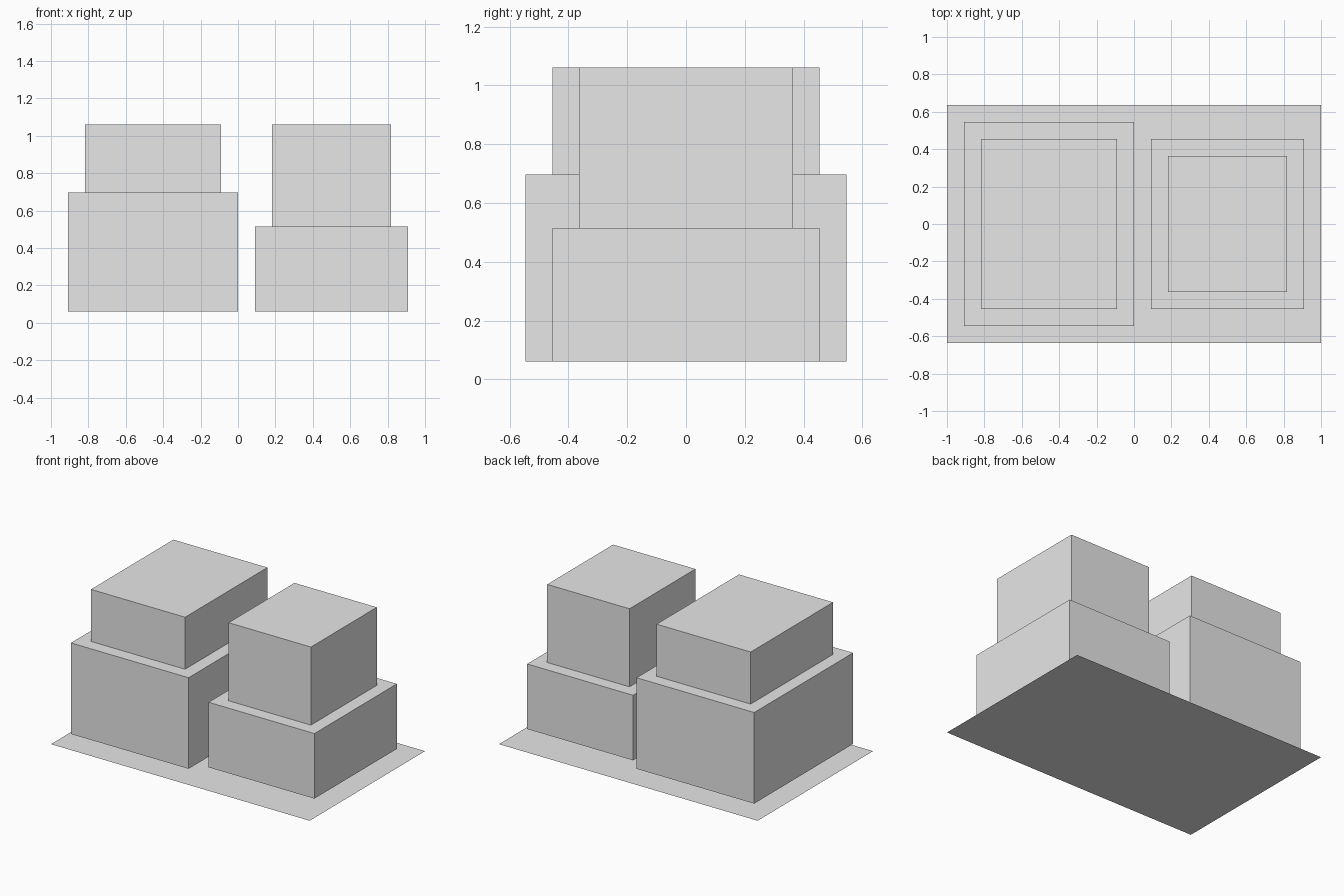
import bpy

if "Cube" in bpy.data.objects:
    bpy.data.objects.remove(bpy.data.objects["Cube"], do_unlink=True)

U = 1 / 11           # layout module
LIFT = 2 / 3 * U     # gap between ground sheet and blocks

grey = bpy.data.materials.new("light_grey")
grey.use_nodes = True
grey.diffuse_color = (0.8, 0.8, 0.8, 1)
grey.node_tree.nodes["Principled BSDF"].inputs["Base Color"].default_value = (0.8, 0.8, 0.8, 1)


def finish(name):
    obj = bpy.context.object
    obj.name = name
    obj.data.materials.append(grey)
    bpy.ops.object.transform_apply(location=False, rotation=False, scale=True)


def block(name, x, width, depth, bottom, height):
    """Box centred on y = 0, sized in modules, standing on the given level."""
    bpy.ops.mesh.primitive_cube_add(size=1, location=(x * U, 0, LIFT + (bottom + height / 2) * U))
    bpy.context.object.scale = (width * U, depth * U, height * U)
    finish(name)


# Ground sheet
bpy.ops.mesh.primitive_plane_add(size=1, location=(0, 0, 0))
bpy.context.object.scale = (22 * U, 14 * U, 1)
finish("ground_sheet")

# Two stepped towers, each a wide lower block and a narrower upper block
for side, x, width, depth, low, high in (("right", -5, 10, 12, 7, 4),
                                         ("left", 5.5, 9, 10, 5, 6)):
    block(side + "_lower_block", x, width, depth, 0, low)
    block(side + "_upper_block", x, width - 2, depth - 2, low, high)
